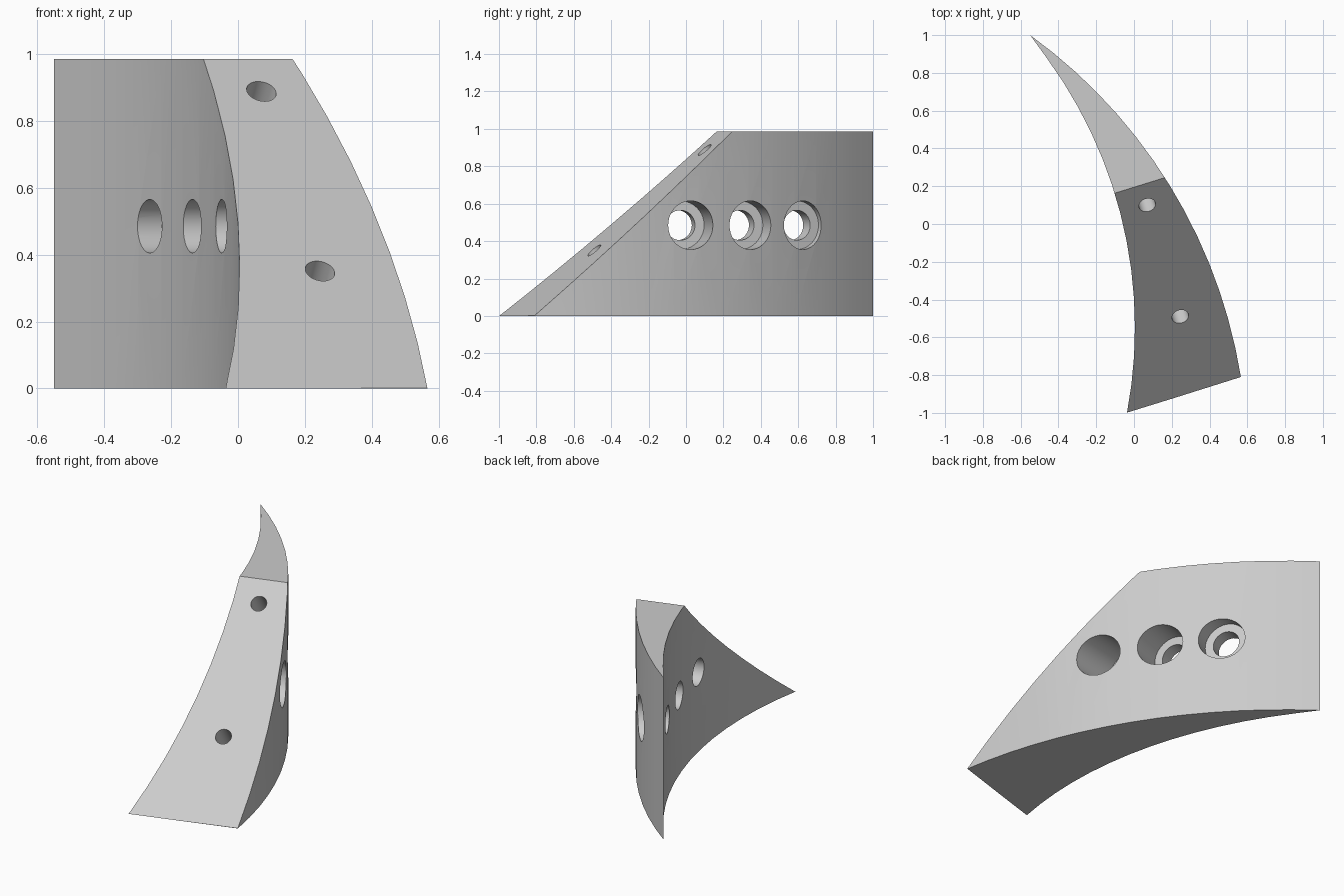
import bpy, bmesh, math
from mathutils import Vector

if "Cube" in bpy.data.objects:
    bpy.data.objects.remove(bpy.data.objects["Cube"])

HEIGHT = 0.985
INNER_C, INNER_R = Vector((-2.415, -0.55, 0)), 2.42
OUTER_C, OUTER_R = Vector((-2.174, -1.25, 0)), 2.775
SLOPE_N = Vector((0.31, -1, 1.2)).normalized()

grey = bpy.data.materials.new("light_grey")
grey.use_nodes = True
grey.diffuse_color = (0.6, 0.6, 0.6, 1)
grey.node_tree.nodes["Principled BSDF"].inputs["Base Color"].default_value = (0.6, 0.6, 0.6, 1)


def arc(center, radius, y0, y1, n):
    """Points on the +x side of a circle, between two y values."""
    a0, a1 = (math.asin((y - center.y) / radius) for y in (y0, y1))
    angles = [a0 + (a1 - a0) * i / n for i in range(n + 1)]
    return [center + radius * Vector((math.cos(a), math.sin(a), 0)) for a in angles]


def make_object(name, bm):
    mesh = bpy.data.meshes.new(name)
    bmesh.ops.recalc_face_normals(bm, faces=bm.faces)
    bm.to_mesh(mesh)
    bm.free()
    mesh.materials.append(grey)
    obj = bpy.data.objects.new(name, mesh)
    bpy.context.collection.objects.link(obj)
    return obj


def drill(target, start, end, radius):
    """Cut a round hole along the line from start to end."""
    axis = end - start
    bm = bmesh.new()
    bmesh.ops.create_cone(bm, cap_ends=True, segments=40, radius1=radius,
                          radius2=radius, depth=axis.length)
    cutter = make_object("drill_cutter", bm)
    cutter.hide_render = True
    cutter.matrix_world = (axis.to_track_quat("Z", "Y").to_matrix().to_4x4())
    cutter.location = (start + end) / 2
    mod = target.modifiers.new("hole", "BOOLEAN")
    mod.operation, mod.solver, mod.object = "DIFFERENCE", "EXACT", cutter
    bpy.context.view_layer.objects.active = target
    bpy.ops.object.modifier_apply(modifier=mod.name)
    bpy.data.objects.remove(cutter)


# Curved wedge: crescent outline, pulled up
outline = arc(OUTER_C, OUTER_R, -0.81, 1, 14) + arc(INNER_C, INNER_R, 1, -1, 14)[1:]
bm = bmesh.new()
base = bm.faces.new([bm.verts.new(p) for p in outline])
raised = bmesh.ops.extrude_face_region(bm, geom=[base])["geom"]
bmesh.ops.translate(bm, vec=(0, 0, HEIGHT),
                    verts=[g for g in raised if isinstance(g, bmesh.types.BMVert)])

# Sloping front face
cut = bmesh.ops.bisect_plane(bm, geom=bm.verts[:] + bm.edges[:] + bm.faces[:],
                             plane_co=(-0.035, -0.998, 0), plane_no=SLOPE_N, clear_outer=True)
bmesh.ops.holes_fill(bm, edges=[e for e in bm.edges if e.is_boundary])
wedge = make_object("curved_wedge_bracket", bm)

# Counterbored holes through the curved wall
for angle in (12, 19.6, 27.2):
    a = math.radians(angle)
    ray = Vector((math.cos(a), math.sin(a), 0))
    origin = INNER_C + Vector((0, 0, 0.485))
    drill(wedge, origin + ray * 2.2, origin + ray * 3.1, 0.08)
    drill(wedge, origin + ray * 2.5, origin + ray * 3.1, 0.13)

# Blind holes square to the sloping face
for x, y in ((0.07, 0.10), (0.245, -0.49)):
    z = (y + 0.987 - 0.31 * x) / 1.2
    p = Vector((x, y, z))
    drill(wedge, p + SLOPE_N * 0.1, p - SLOPE_N * 0.2, 0.045)

# Smooth curves with crisp edges
bpy.ops.object.select_all(action="DESELECT")
wedge.select_set(True)
bpy.context.view_layer.objects.active = wedge
bpy.ops.object.shade_smooth_by_angle(angle=math.radians(25))
